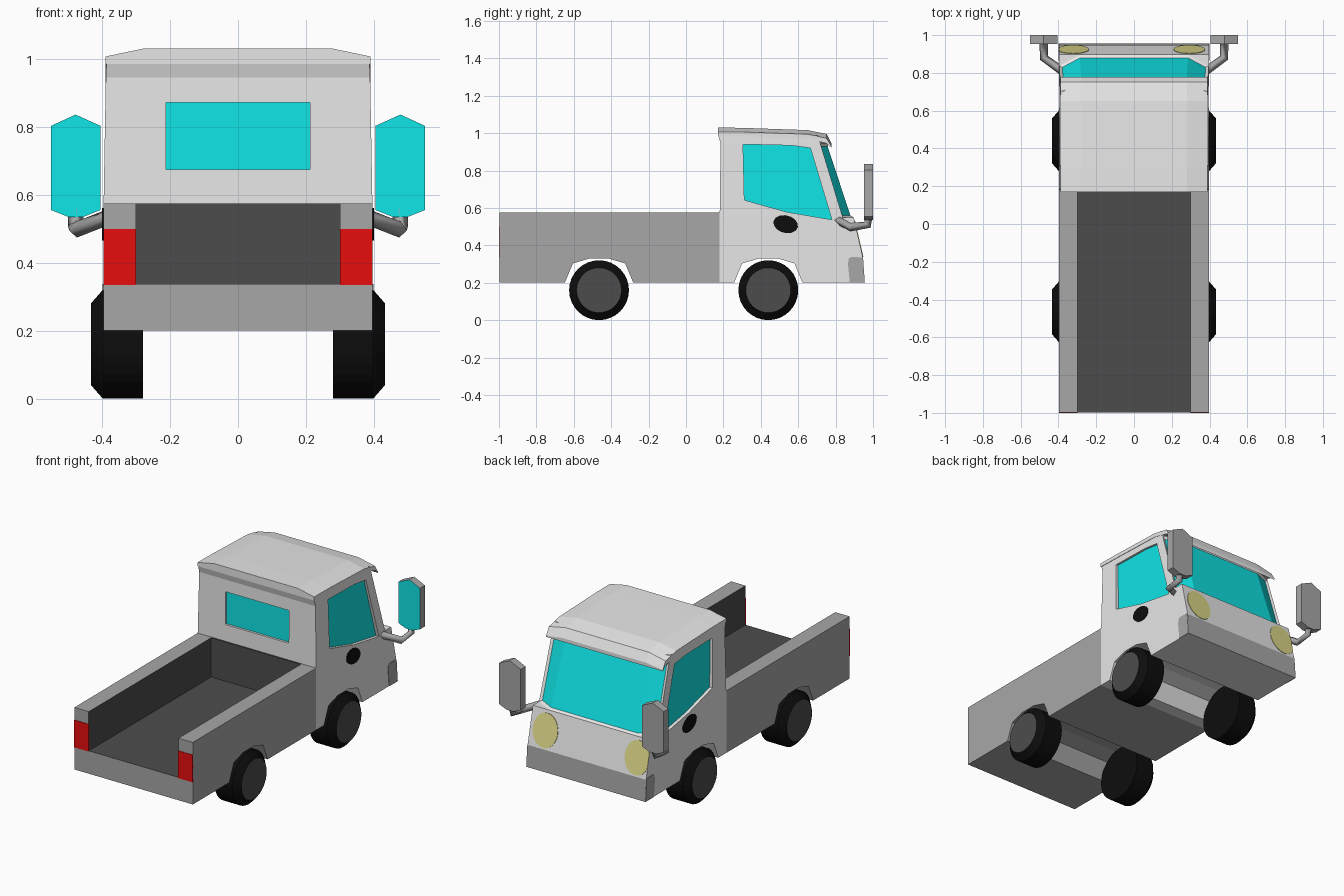
import bpy, bmesh, math
from mathutils import Matrix

if "Cube" in bpy.data.objects:
    bpy.data.objects.remove(bpy.data.objects["Cube"])


def mat(name, r, g, b):
    m = bpy.data.materials.new(name)
    m.diffuse_color = (r, g, b, 1)
    m.use_nodes = True
    m.node_tree.nodes["Principled BSDF"].inputs["Base Color"].default_value = m.diffuse_color
    return m


LIGHT = mat("light_grey", 0.8, 0.8, 0.8)
MID = mat("mid_grey", 0.39, 0.39, 0.39)
DARK = mat("dark_grey", 0.073, 0.073, 0.073)
BLACK = mat("black", 0.004, 0.004, 0.004)
GLASS = mat("cyan_glass", 0.005, 0.8, 0.82)
RED = mat("red", 0.8, 0.004, 0.004)
YELLOW = mat("pale_yellow", 0.72, 0.68, 0.25)


def loft(name, sections, *mats):
    """Skin rings of equal point count and cap both ends."""
    bm = bmesh.new()
    rings = [[bm.verts.new(p) for p in s] for s in sections]
    n = len(rings[0])
    for a, b in zip(rings, rings[1:]):
        for i in range(n):
            j = (i + 1) % n
            bm.faces.new((a[i], a[j], b[j], b[i]))
    bm.faces.new(rings[0])
    bm.faces.new(rings[-1])
    bmesh.ops.recalc_face_normals(bm, faces=bm.faces)
    me = bpy.data.meshes.new(name)
    bm.to_mesh(me)
    bm.free()
    ob = bpy.data.objects.new(name, me)
    bpy.context.collection.objects.link(ob)
    for m in mats:
        me.materials.append(m)
    return ob


def prism_x(name, yz, x0, x1, *mats):
    return loft(name, [[(x, y, z) for y, z in yz] for x in (x0, x1)], *mats)


def prism_y(name, xz, y0, y1, *mats):
    return loft(name, [[(x, y, z) for x, z in xz] for y in (y0, y1)], *mats)


def rect(a0, a1, b0, b1):
    return [(a0, b0), (a1, b0), (a1, b1), (a0, b1)]


def ellipse(ca, cb, ra, rb, n, tilt=0.0):
    out = []
    for i in range(n):
        t = 2 * math.pi * i / n
        a, b = ra * math.cos(t), rb * math.sin(t)
        out.append((ca + a * math.cos(tilt) - b * math.sin(tilt),
                    cb + a * math.sin(tilt) + b * math.cos(tilt)))
    return out


def cut(ob, cutter):
    mod = ob.modifiers.new("cut", 'BOOLEAN')
    mod.operation, mod.solver, mod.object = 'DIFFERENCE', 'EXACT', cutter
    bpy.context.view_layer.objects.active = ob
    bpy.ops.object.modifier_apply(modifier=mod.name)


def paint(ob, index, rule):
    for p in ob.data.polygons:
        if rule(p.center, p.normal):
            p.material_index = index


REAR, FRONT = -0.465, 0.44


def arch(cy):
    s = [(0.185, 0.1), (0.183, 0.2), (0.14, 0.303), (0.05, 0.33)]
    pts = [(cy + a, z) for a, z in s] + [(cy - a, z) for a, z in reversed(s)]
    return prism_x("arch_cutter", pts, -0.6, 0.6)


# cargo bed: U section along y, dark lining
W = 0.396
u = [(-W, 0.2), (W, 0.2), (W, 0.575), (0.3, 0.575), (0.3, 0.338),
     (-0.3, 0.338), (-0.3, 0.575), (-W, 0.575)]
bed = prism_y("cargo_bed", u, -0.997, 0.18, MID, DARK)
cutters = [arch(REAR)]
cut(bed, cutters[0])
paint(bed, 1, lambda c, n: abs(c.x) < 0.302 and 0.335 < c.z < 0.56 and abs(n.y) < 0.5)
prism_y("bed_end_panel", rect(-0.3, 0.3, 0.338, 0.575), 0.172, 0.18, DARK)

# cab lower body with grey bumper face
low = prism_x("cab_lower", [(0.18, 0.2), (0.956, 0.2), (0.947, 0.33),
                            (0.897, 0.55), (0.18, 0.55)], -W, W, LIGHT, MID)
cutters.append(arch(FRONT))
cut(low, cutters[-1])
paint(low, 1, lambda c, n: n.y > 0.5 and 0.8 < c.y and c.z < 0.33)


# cab upper body: rings of (z, back y, half width, corner y, front half width, front y)
def ring(z, yb, w, yc, wf, yf):
    return [(-w, yb, z), (w, yb, z), (w, yc, z), (wf, yf, z), (-wf, yf, z), (-w, yc, z)]


up = loft("cab_upper", [ring(0.55, 0.18, W, 0.838, 0.29, 0.894),
                        ring(0.945, 0.185, 0.389, 0.718, 0.28, 0.765),
                        ring(0.988, 0.173, 0.387, 0.70, 0.275, 0.74)], LIGHT, GLASS)

# windscreen: recessed inset across the three front faces
bm = bmesh.new()
bm.from_mesh(up.data)
bm.normal_update()
screen = [f for f in bm.faces
          if f.normal.y > 0.3 and 0.6 < f.calc_center_median().z < 0.9]
bmesh.ops.inset_region(bm, faces=screen, thickness=0.013, depth=-0.012,
                       use_even_offset=True)
for f in screen:
    f.material_index = 1
bm.to_mesh(up.data)
bm.free()

# side and rear windows: cut recesses with glass at the bottom
side_win = [(0.305, 0.94), (0.312, 0.642), (0.54, 0.578), (0.78, 0.537),
            (0.665, 0.92), (0.56, 0.934)]
for s, tag in ((1, "right"), (-1, "left")):
    c = prism_x("window_cutter", side_win, s * 0.372, s * 0.45)
    cut(up, c)
    cut(low, c)
    cutters.append(c)
    prism_x("side_window_" + tag, side_win, s * 0.369, s * 0.376, GLASS)
rear_win = rect(-0.212, 0.212, 0.675, 0.872)
c = prism_y("window_cutter", rear_win, 0.1, 0.2)
cut(up, c)
cutters.append(c)
prism_y("rear_window", rear_win, 0.195, 0.202, GLASS)
for c in cutters:
    bpy.data.objects.remove(c)

# roof with front visor: (y, under z, edge z, crown z)
RW = 0.39
loft("roof", [[(-RW, y, zb), (RW, y, zb), (RW, y, ze), (0.28, y, zc),
               (-0.28, y, zc), (-RW, y, ze)]
              for y, zb, ze, zc in ((0.17, 0.985, 1.007, 1.03), (0.3, 0.982, 1.006, 1.028),
                                    (0.65, 0.97, 0.994, 1.016), (0.752, 0.945, 0.972, 0.995),
                                    (0.779, 0.92, 0.928, 0.942))], LIGHT)

# tyres with dark hub faces
for cy, end in ((REAR, "rear"), (FRONT, "front")):
    for s, tag in ((1, "right"), (-1, "left")):
        w = loft(f"{end}_wheel_{tag}",
                 [[(s * x, y, z) for y, z in ellipse(cy, 0.16, r, r, 32)]
                  for x, r in ((0.28, 0.16), (0.398, 0.16), (0.433, 0.12))], BLACK, DARK)
        paint(w, 1, lambda c, n: abs(c.x) > 0.43)

# parts on both sides
for s, tag in ((1, "right"), (-1, "left")):
    # tail lights
    prism_y("tail_light_" + tag, rect(*sorted((s * 0.3, s * W)), 0.335, 0.5),
            -1.0, -0.99, RED)
    # bumper end patches
    prism_x("bumper_end_" + tag, [(0.876, 0.2), (0.866, 0.3), (0.87, 0.33), (0.885, 0.338),
                                  (0.945, 0.335), (0.956, 0.2)],
            s * 0.39, s * 0.399, MID)
    # door handles
    prism_x("door_handle_" + tag, ellipse(0.533, 0.513, 0.067, 0.047, 14, -0.25),
            s * 0.392, s * 0.4, BLACK)
    # headlights: flat discs lying on the sloped nose, trimmed at the cab edge
    cx = 0.293 if s > 0 else -0.322
    disc = ellipse(cx, 0, 0.083, 0.1, 24)
    lamp = loft("headlight_" + tag, [[(max(-W, min(W, x)), d, z) for x, z in disc]
                                     for d in (-0.004, 0.003)], YELLOW)
    lamp.data.transform(Matrix.Translation((0, 0.923, 0.435)) @
                        Matrix.Rotation(math.atan2(0.05, 0.22), 4, 'X'))
    # mirrors
    head = [(s * x, z) for x, z in ((0.405, 0.803), (0.478, 0.836), (0.55, 0.803),
                                    (0.55, 0.555), (0.5, 0.535), (0.455, 0.535),
                                    (0.405, 0.555))]
    m = prism_y("mirror_" + tag, head, 0.953, 1.0, MID, GLASS)
    paint(m, 1, lambda c, n: n.y < -0.9)
    # mirror arms
    cu = bpy.data.curves.new("mirror_arm_" + tag, 'CURVE')
    cu.dimensions = '3D'
    cu.bevel_depth, cu.bevel_resolution, cu.use_fill_caps = 0.023, 0, True
    path = [(0.38, 0.81, 0.535), (0.477, 0.88, 0.497), (0.478, 0.97, 0.51), (0.478, 0.975, 0.56)]
    sp = cu.splines.new('POLY')
    sp.points.add(len(path) - 1)
    for p, (x, y, z) in zip(sp.points, path):
        p.co = (s * x, y, z, 1)
    cu.materials.append(MID)
    bpy.context.collection.objects.link(bpy.data.objects.new("mirror_arm_" + tag, cu))
